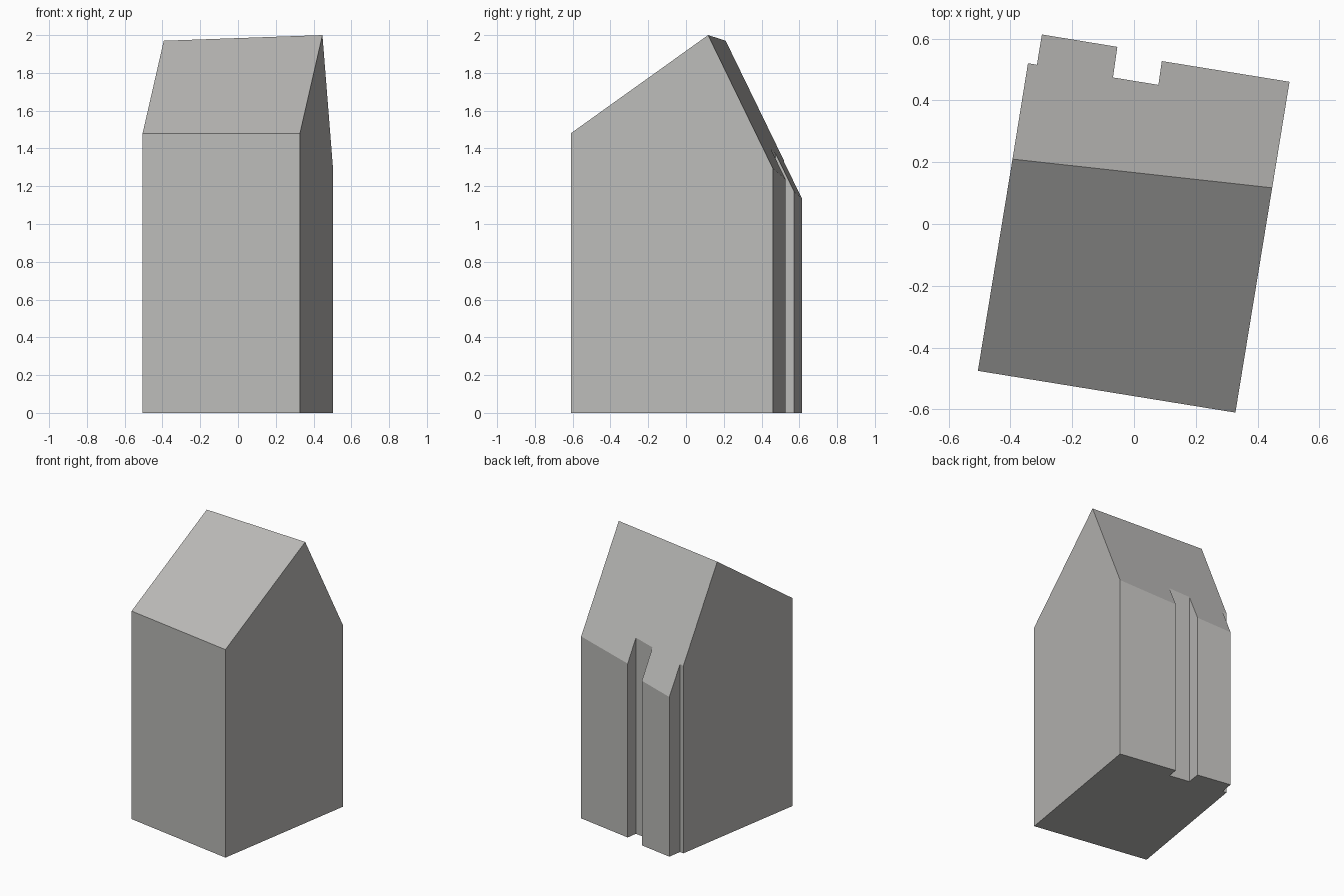
import bpy
import bmesh

if "Cube" in bpy.data.objects:
    bpy.data.objects.remove(bpy.data.objects["Cube"])

# Footprint, counter-clockwise; the two ridge ends lie on the side walls
RIDGE_R, RIDGE_L = 2, 11
outline = [
    (-0.505, -0.475), (0.328, -0.610),            # front wall
    (0.447, 0.117),                               # right ridge end
    (0.503, 0.460), (0.090, 0.527),               # back wall, right part
    (0.079, 0.450), (-0.068, 0.474),              # recess
    (-0.054, 0.573), (-0.298, 0.613),             # projecting bay
    (-0.314, 0.515), (-0.343, 0.520),             # corner step
    (-0.393, 0.210),                              # left ridge end
]


def roof_height(x, y):
    """Lower of the front and the steeper back roof slope."""
    front = 1.48 + 0.113 * (x + 0.505) + 0.697 * (y + 0.475)
    back = 2.0 - 0.189 * (x - 0.447) - 2.026 * (y - 0.117)
    return min(front, back)


grey = bpy.data.materials.new("warm grey")
grey.diffuse_color = (0.50, 0.495, 0.48, 1)
grey.use_nodes = True
grey.node_tree.nodes["Principled BSDF"].inputs["Base Color"].default_value = grey.diffuse_color

bm = bmesh.new()
low = [bm.verts.new((x, y, 0)) for x, y in outline]
top = [bm.verts.new((x, y, roof_height(x, y))) for x, y in outline]
n = len(outline)

# Walls
for i in range(n):
    j = (i + 1) % n
    bm.faces.new((low[i], low[j], top[j], top[i]))

# Floor and two roof slopes
bm.faces.new(low[::-1])
bm.faces.new(top[:RIDGE_R + 1] + [top[RIDGE_L]])
bm.faces.new(top[RIDGE_R:RIDGE_L + 1])
bmesh.ops.recalc_face_normals(bm, faces=bm.faces)

mesh = bpy.data.meshes.new("house_body")
bm.to_mesh(mesh)
bm.free()
mesh.materials.append(grey)
house = bpy.data.objects.new("house_body", mesh)
bpy.context.collection.objects.link(house)
